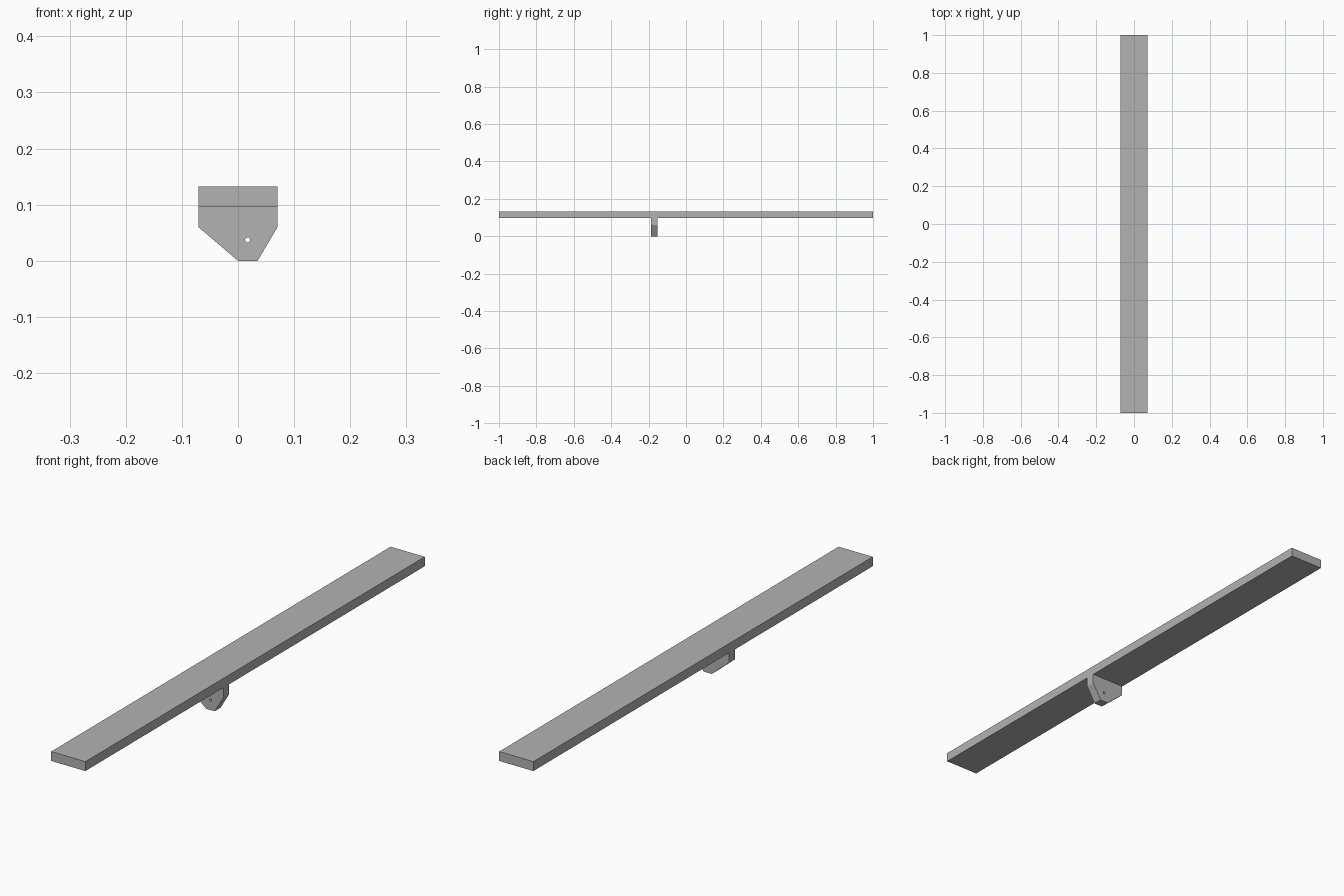
import bpy
import math

cube = bpy.data.objects.get("Cube")
if cube:
    bpy.data.objects.remove(cube, do_unlink=True)

HALF_W, THICK, TOP = 0.0705, 0.035, 0.132
UNDER = TOP - THICK

grey = bpy.data.materials.new("plain grey")
grey.use_nodes = True
grey.diffuse_color = (0.45, 0.45, 0.45, 1)
grey.node_tree.nodes["Principled BSDF"].inputs["Base Color"].default_value = grey.diffuse_color


def add_loop(curve, points):
    spline = curve.splines.new("POLY")
    spline.points.add(len(points) - 1)
    for target, (x, z) in zip(spline.points, points):
        target.co = (x, z, 0, 1)
    spline.use_cyclic_u = True


def plate(name, loops, depth, y):
    """Extrude x-z outlines along y; inner loops become holes."""
    curve = bpy.data.curves.new(name + " outline", "CURVE")
    curve.dimensions = "2D"
    curve.fill_mode = "BOTH"
    curve.extrude = depth / 2
    for loop in loops:
        add_loop(curve, loop)
    helper = bpy.data.objects.new(name + " outline", curve)
    bpy.context.collection.objects.link(helper)
    mesh = bpy.data.meshes.new_from_object(
        helper.evaluated_get(bpy.context.evaluated_depsgraph_get()))
    bpy.data.objects.remove(helper, do_unlink=True)
    mesh.materials.clear()
    mesh.materials.append(grey)
    for face in mesh.polygons:
        face.use_smooth = False
        face.material_index = 0
    obj = bpy.data.objects.new(name, mesh)
    obj.rotation_euler.x = math.pi / 2
    obj.location.y = y
    bpy.context.collection.objects.link(obj)
    return obj


# Long plank
bpy.ops.mesh.primitive_cube_add(size=1, location=(0, 0, TOP - THICK / 2))
plank = bpy.context.object
plank.name = "plank"
plank.scale = (2 * HALF_W, 2, THICK)
plank.data.materials.append(grey)

# Tapered bracket under the plank, with a small pivot hole
outline = [(-HALF_W, UNDER), (-HALF_W, 0.06), (0, 0),
           (0.035, 0), (HALF_W, 0.06), (HALF_W, UNDER)]
hole = [(0.0172 + 0.0045 * math.cos(a), 0.037 + 0.0045 * math.sin(a))
        for a in (math.tau * i / 24 for i in range(24))]
plate("pivot_bracket", [outline, hole], THICK, -0.17)
